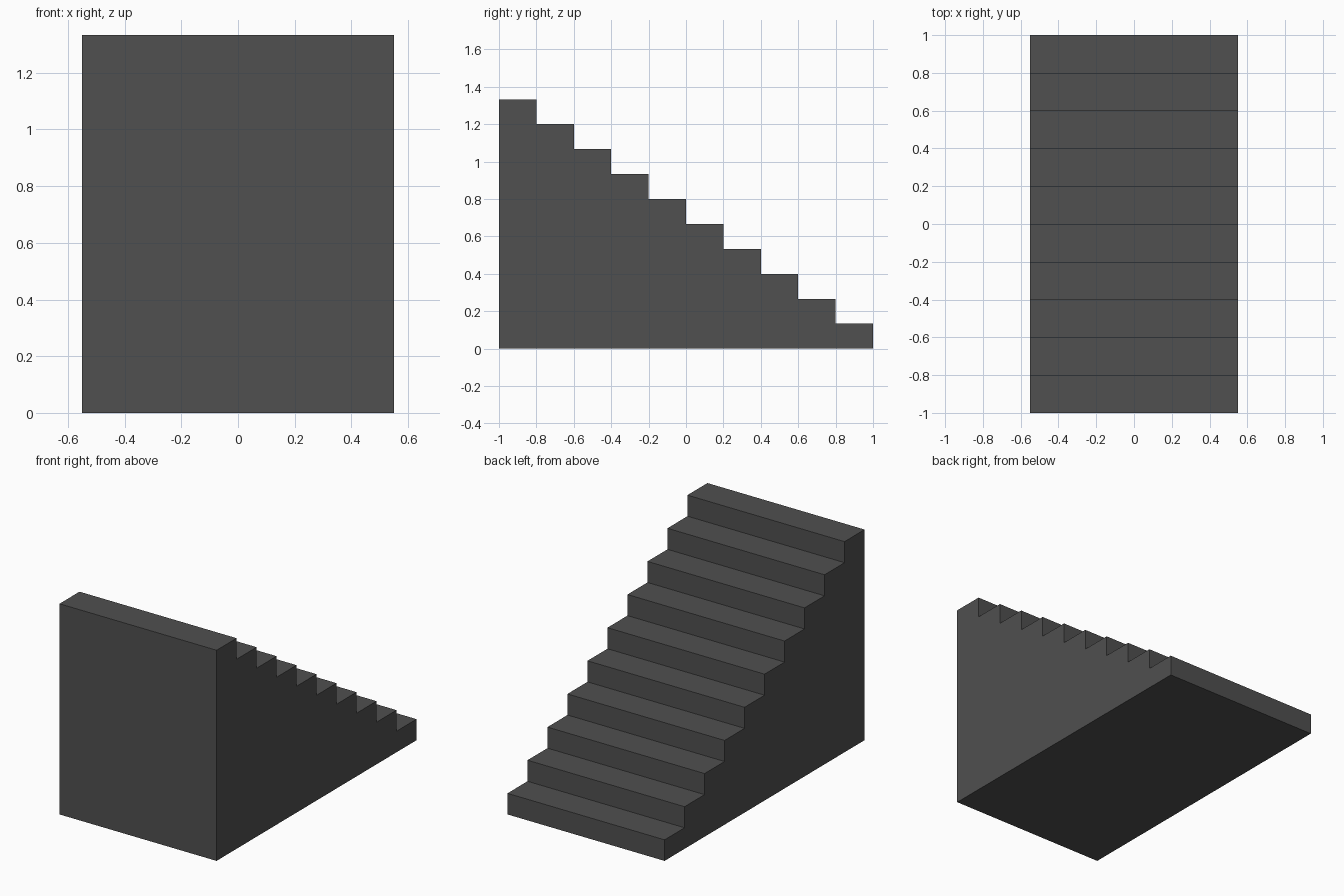
import bpy
import bmesh

if "Cube" in bpy.data.objects:
    bpy.data.objects.remove(bpy.data.objects["Cube"])

STEPS = 10
HALF_WIDTH = 0.55
TREAD = 0.2
RISE = 4 / 30

grey = bpy.data.materials.new("dark_grey")
grey.diffuse_color = (0.08, 0.08, 0.08, 1.0)
grey.use_nodes = True
grey.node_tree.nodes["Principled BSDF"].inputs["Base Color"].default_value = grey.diffuse_color

# Side profile: flat base, tall front wall, steps descending towards +y
profile = [(1.0, 0.0), (-1.0, 0.0)]
for i in range(STEPS):
    z = RISE * (STEPS - i)
    profile += [(-1.0 + TREAD * i, z), (-1.0 + TREAD * (i + 1), z)]

# Extrude the profile across the width
bm = bmesh.new()
side = bm.faces.new([bm.verts.new((-HALF_WIDTH, y, z)) for y, z in profile])
result = bmesh.ops.extrude_face_region(bm, geom=[side], use_keep_orig=True)
moved = [g for g in result["geom"] if isinstance(g, bmesh.types.BMVert)]
bmesh.ops.translate(bm, verts=moved, vec=(2 * HALF_WIDTH, 0, 0))
bmesh.ops.recalc_face_normals(bm, faces=bm.faces)

# Solid staircase
mesh = bpy.data.meshes.new("staircase")
bm.to_mesh(mesh)
bm.free()
mesh.materials.append(grey)
staircase = bpy.data.objects.new("staircase", mesh)
bpy.context.collection.objects.link(staircase)
